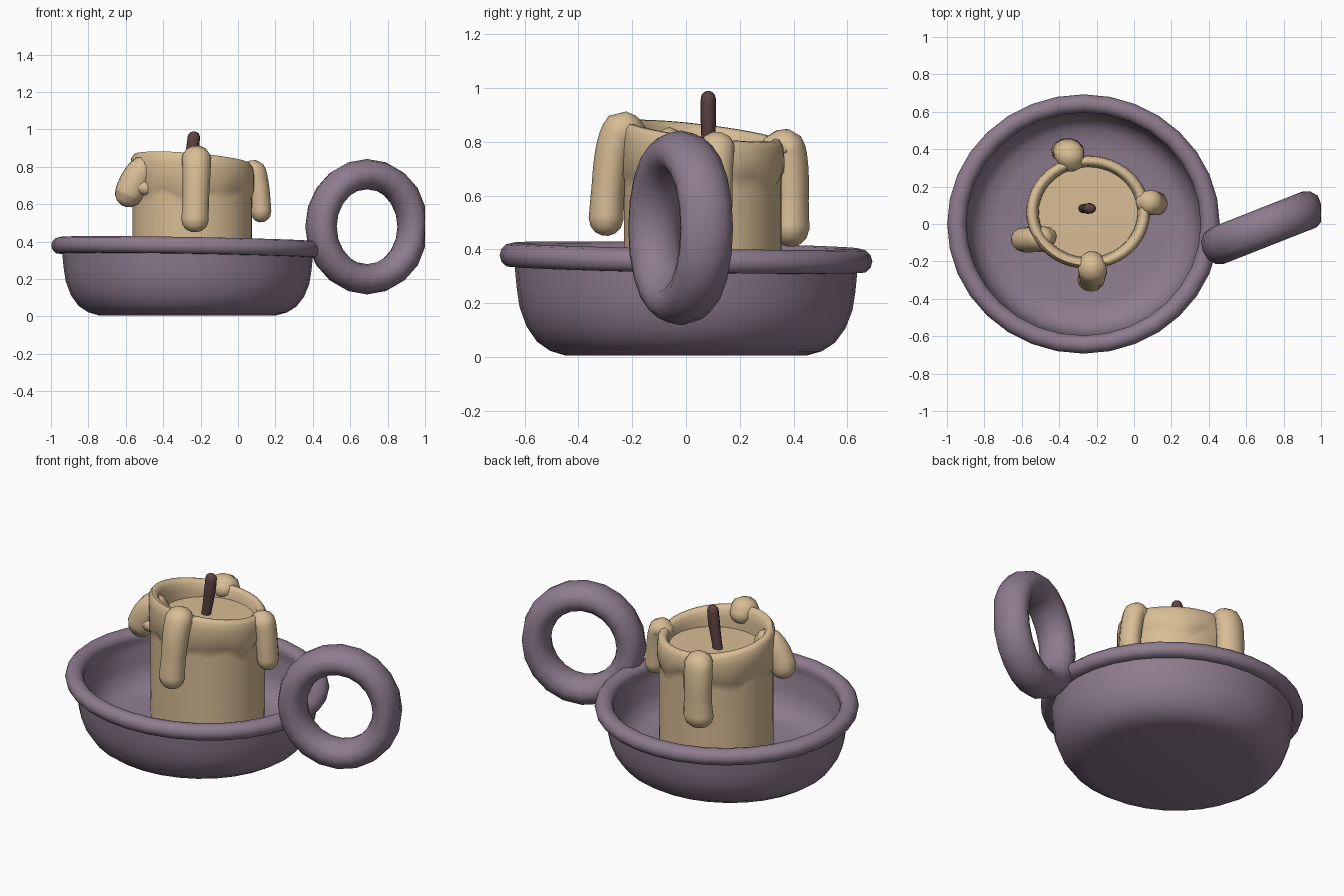
import bpy, bmesh, math
from mathutils import Vector, Matrix

if "Cube" in bpy.data.objects:
    bpy.data.objects.remove(bpy.data.objects["Cube"])


def material(name, rgb):
    m = bpy.data.materials.new(name)
    m.diffuse_color = (*rgb, 1)
    m.use_nodes = True
    m.node_tree.nodes["Principled BSDF"].inputs["Base Color"].default_value = m.diffuse_color
    return m


PURPLE = material("dusty purple", (0.27, 0.20, 0.27))
WAX = material("cream wax", (0.69, 0.51, 0.30))
BROWN = material("dark wick brown", (0.115, 0.055, 0.055))


def finish(bm, name, mat, angle=60):
    bmesh.ops.recalc_face_normals(bm, faces=bm.faces)
    me = bpy.data.meshes.new(name)
    bm.to_mesh(me)
    bm.free()
    me.materials.append(mat)
    ob = bpy.data.objects.new(name, me)
    bpy.context.collection.objects.link(ob)
    bpy.ops.object.select_all(action='DESELECT')
    ob.select_set(True)
    bpy.context.view_layer.objects.active = ob
    bpy.ops.object.shade_smooth_by_angle(angle=math.radians(angle))
    return ob


def skin(bm, rings, closed=False):
    """Bridge rings of vertices; cap the ends unless the loop is closed."""
    n = len(rings[0])
    pairs = list(zip(rings, rings[1:]))
    if closed:
        pairs.append((rings[-1], rings[0]))
    for a, b in pairs:
        for i in range(n):
            j = (i + 1) % n
            bm.faces.new((a[i], a[j], b[j], b[i]))
    if not closed:
        bm.faces.new(rings[0])
        bm.faces.new(rings[-1])


def lathe(name, mat, profile, centre, sx, sy, warp, seg=32):
    bm = bmesh.new()
    rings = []
    for r, z in profile:
        ring = []
        for i in range(seg):
            a = math.tau * i / seg
            x, y = r * sx * math.cos(a), r * sy * math.sin(a)
            ring.append(bm.verts.new((centre[0] + x, centre[1] + y, warp(x, y, z, a))))
        rings.append(ring)
    skin(bm, rings)
    return finish(bm, name, mat)


def drip(name, mat, points, wide=(1, 1), sides=12):
    """Round-ended tube through (x, y, z, radius) points, widened along x or y."""
    pts = [Vector(p[:3]) for p in points]
    rad = [p[3] for p in points]
    # smooth the path with Catmull-Rom interpolation
    path = []
    for i in range(len(pts) - 1):
        p0, p1, p2 = pts[max(i - 1, 0)], pts[i], pts[i + 1]
        p3 = pts[min(i + 2, len(pts) - 1)]
        for k in range(4):
            t = k / 4
            p = 0.5 * (2 * p1 + (p2 - p0) * t + (2 * p0 - 5 * p1 + 4 * p2 - p3) * t * t
                       + (3 * p1 - p0 - 3 * p2 + p3) * t ** 3)
            path.append((p, rad[i] + (rad[i + 1] - rad[i]) * t))
    path.append((pts[-1], rad[-1]))
    # rounded caps
    d0 = (path[0][0] - path[1][0]).normalized()
    d1 = (path[-1][0] - path[-2][0]).normalized()
    caps = [math.radians(a) for a in (30, 55, 78)]
    start = [(path[0][0] + d0 * path[0][1] * math.sin(a), path[0][1] * math.cos(a)) for a in reversed(caps)]
    end = [(path[-1][0] + d1 * path[-1][1] * math.sin(a), path[-1][1] * math.cos(a)) for a in caps]
    path = start + path + end
    stretch = Matrix.Diagonal((*wide, 1))
    bm = bmesh.new()
    rings = []
    side = None
    for i, (p, r) in enumerate(path):
        t = (path[min(i + 1, len(path) - 1)][0] - path[max(i - 1, 0)][0]).normalized()
        side = t.orthogonal() if side is None else side - t * side.dot(t)
        side.normalize()
        up = t.cross(side)
        rings.append([bm.verts.new(p + stretch @ (r * (math.cos(math.tau * k / sides) * side
                                                       + math.sin(math.tau * k / sides) * up)))
                      for k in range(sides)])
    skin(bm, rings)
    return finish(bm, name, mat, 80)


# Dish with rolled rim, slightly tilted at the top
rim = [(0.663 + 0.05 * math.cos(math.radians(a)), 0.367 + 0.047 * math.sin(math.radians(a)))
       for a in range(-60, 211, 30)]
dish = [(0.46, 0.005), (0.52, 0.022), (0.57, 0.055), (0.61, 0.11), (0.637, 0.18), (0.648, 0.25), (0.655, 0.325)]
dish += rim + [(0.613, 0.31), (0.602, 0.22), (0.575, 0.145), (0.52, 0.105), (0.44, 0.09), (0.2, 0.085)]
lathe("dish", PURPLE, dish, (-0.27, 0), 1.022, 0.972,
      lambda x, y, z, a: z - (0.012 * x + 0.012 * y) / 0.7 * min(1, z / 0.3))


# Candle with a wavy melted layer and an uneven lip around a sunken pool
def melt(x, y, z, a):
    if z > 0.77:
        return z - 0.08 * x - 0.12 * y
    if 0.6 < z < 0.7:
        return z + 0.022 * math.sin(5 * a) + 0.016 * math.sin(9 * a + 1)
    return z


candle = [(0.318, 0.08), (0.32, 0.35), (0.32, 0.62), (0.321, 0.662), (0.331, 0.675), (0.331, 0.78),
          (0.326, 0.82), (0.312, 0.84), (0.29, 0.84), (0.274, 0.82), (0.266, 0.78), (0.264, 0.74), (0.1, 0.742)]
lathe("candle", WAX, candle, (-0.245, 0.063), 1.0, 0.915, melt, seg=48)

# Wax drips hanging over the lip
drip("front_drip", WAX, [(-0.225, -0.205, 0.83, 0.06), (-0.222, -0.24, 0.845, 0.07),
                         (-0.222, -0.272, 0.76, 0.066), (-0.226, -0.29, 0.62, 0.062),
                         (-0.23, -0.297, 0.515, 0.065)], (1.13, 1))
drip("back_drip", WAX, [(-0.335, 0.335, 0.78, 0.055), (-0.347, 0.375, 0.782, 0.066),
                        (-0.352, 0.39, 0.7, 0.066), (-0.354, 0.393, 0.58, 0.064),
                        (-0.355, 0.39, 0.48, 0.07)], (1.27, 1))
drip("right_drip", WAX, [(0.06, 0.12, 0.775, 0.052), (0.09, 0.115, 0.777, 0.06),
                         (0.108, 0.112, 0.71, 0.058), (0.118, 0.11, 0.63, 0.057),
                         (0.123, 0.11, 0.56, 0.057)], (1, 1.13))
drip("left_drip", WAX, [(-0.48, -0.07, 0.775, 0.066), (-0.505, -0.075, 0.785, 0.075),
                        (-0.545, -0.083, 0.735, 0.077), (-0.575, -0.085, 0.675, 0.076),
                        (-0.583, -0.083, 0.658, 0.074)], (1.05, 0.9))
drip("small_side_drip", WAX, [(-0.54, -0.10, 0.70, 0.045), (-0.495, -0.113, 0.687, 0.04)])

# Wick leaning to one side
drip("wick", BROWN, [(-0.275, 0.083, 0.71, 0.025), (-0.258, 0.083, 0.80, 0.027),
                     (-0.244, 0.083, 0.89, 0.031), (-0.236, 0.083, 0.96, 0.03)], (1.12, 0.95), sides=10)

# Ring handle, turned outward from the dish, with a flattened outer end
bm = bmesh.new()
turn = Matrix.Translation((0.69, -0.02, 0.48)) @ Matrix.Rotation(math.radians(21.5), 4, 'Z')
rings = []
for i in range(20):
    a = math.tau * i / 20
    ring = []
    for k in range(12):
        b = math.tau * k / 12
        off = 0.081 * math.cos(b)
        p = turn @ Vector(((0.265 + off) * math.cos(a), 0.103 * math.sin(b), (0.281 + off) * math.sin(a)))
        p.x = min(p.x, 1.0)
        ring.append(bm.verts.new(p))
    rings.append(ring)
skin(bm, rings, closed=True)
finish(bm, "ring_handle", PURPLE, 80)
